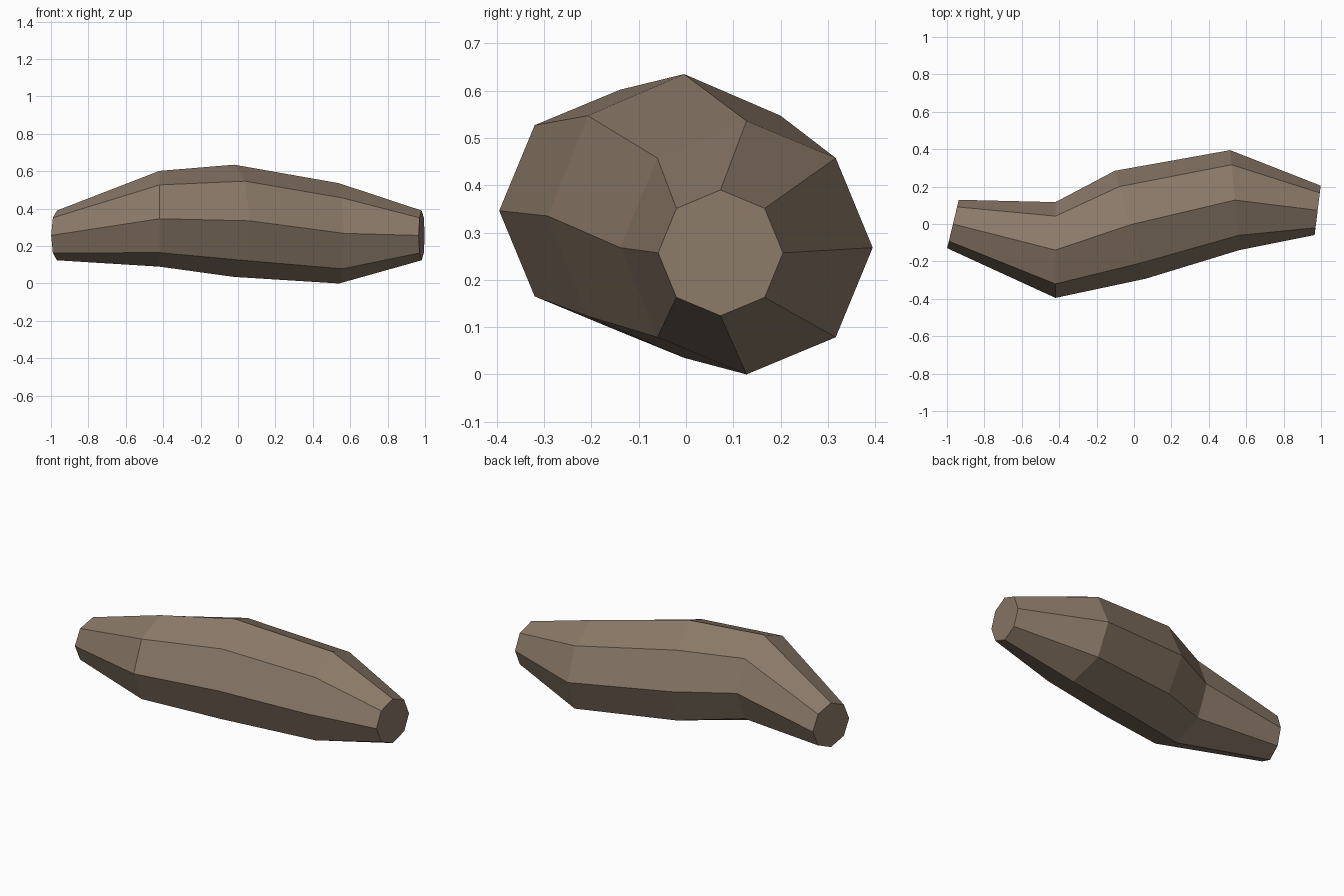
import bpy, bmesh, math
from mathutils import Vector

# Remove the default cube
cube = bpy.data.objects.get("Cube")
if cube:
    bpy.data.objects.remove(cube, do_unlink=True)

# Bark colour
bark = bpy.data.materials.new("brown_bark")
bark.use_nodes = True
colour = (0.26, 0.195, 0.14, 1)
bark.diffuse_color = colour
shader = bark.node_tree.nodes["Principled BSDF"]
shader.inputs["Base Color"].default_value = colour
shader.inputs["Roughness"].default_value = 0.9

SIDES = 8
# Rings along the log: centre, radius, turn about z in degrees
RINGS = [
    ((-0.968, 0.0, 0.257), 0.133, -13.5),
    ((-0.42, -0.139, 0.346), 0.256, 0),
    ((-0.02, -0.004, 0.335), 0.3, 16),
    ((0.54, 0.128, 0.268), 0.268, 5.5),
    ((0.982, 0.073, 0.257), 0.133, -7),
]


def add_ring(bm, centre, radius, turn):
    """Add an octagon facing along x, turned about the vertical."""
    t = math.radians(turn)
    across = Vector((-math.sin(t), math.cos(t), 0))
    up = Vector((0, 0, 1))
    verts = []
    for i in range(SIDES):
        a = math.tau * i / SIDES
        offset = across * math.cos(a) + up * math.sin(a)
        verts.append(bm.verts.new(Vector(centre) + offset * radius))
    return verts


# Bent faceted log: skin the rings and cap both ends
bm = bmesh.new()
rings = [add_ring(bm, *ring) for ring in RINGS]
for a, b in zip(rings, rings[1:]):
    for i in range(SIDES):
        j = (i + 1) % SIDES
        bm.faces.new((a[i], a[j], b[j], b[i]))
bm.faces.new(rings[0])
bm.faces.new(rings[-1])
bmesh.ops.recalc_face_normals(bm, faces=bm.faces)

mesh = bpy.data.meshes.new("log")
bm.to_mesh(mesh)
bm.free()
mesh.materials.append(bark)
log = bpy.data.objects.new("log", mesh)
bpy.context.collection.objects.link(log)
